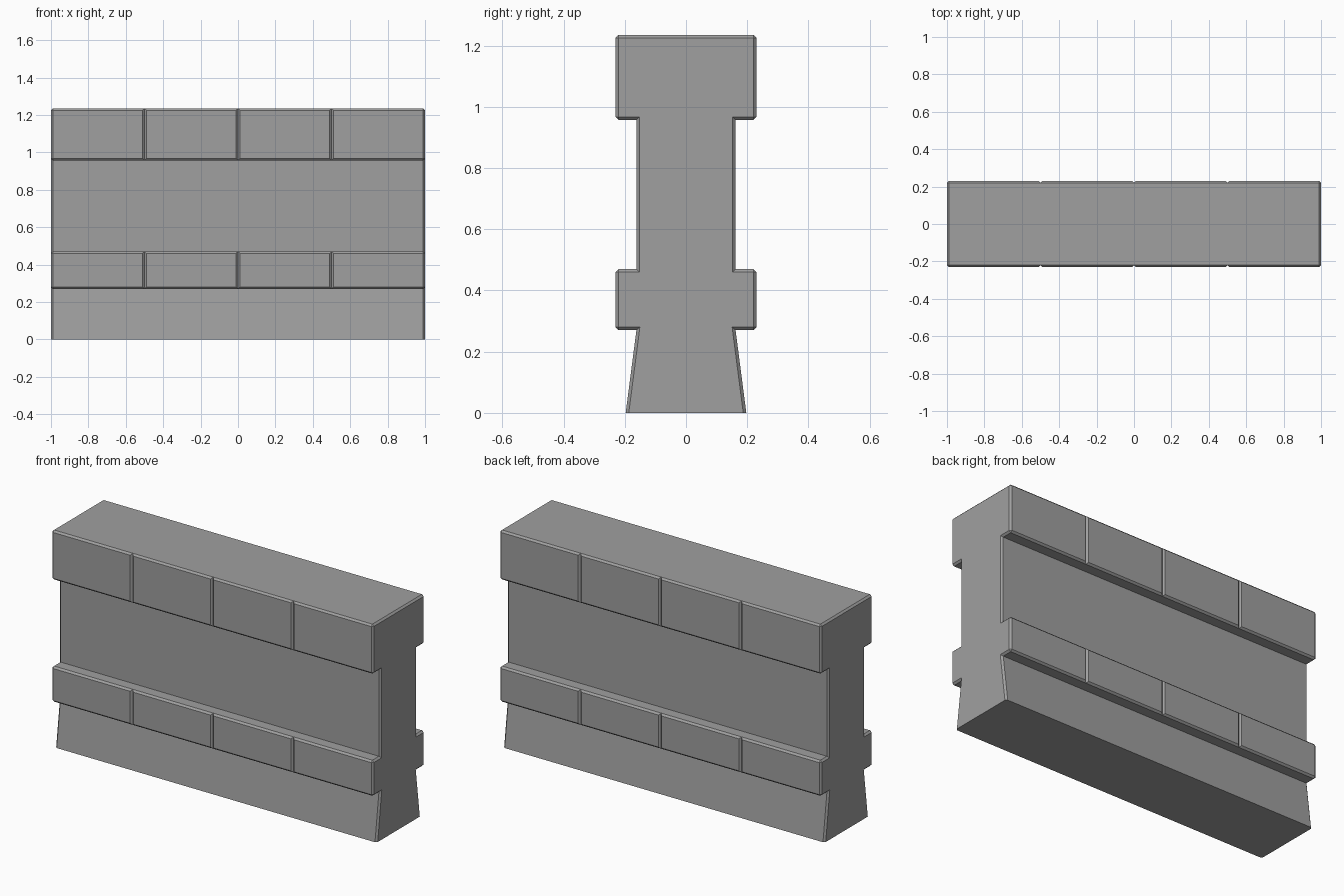
import bpy
import bmesh

cube = bpy.data.objects.get("Cube")
if cube:
    bpy.data.objects.remove(cube, do_unlink=True)

HALF_LENGTH = 1.0
SEGMENTS = 4
STEP = 2 * HALF_LENGTH / SEGMENTS
CHAMFER = 0.01

# Half cross-section (y, z): flared foot, lower ledge, shaft, coping
half = [(0.197, 0), (0.162, 0.27), (0.23, 0.27), (0.23, 0.47),
        (0.162, 0.47), (0.162, 0.957), (0.23, 0.957), (0.23, 1.235)]
profile = half + [(-y, z) for y, z in reversed(half)]


def needs_chamfer(edge):
    a, b = (v.co for v in edge.verts)
    protruding = min(abs(a.y), abs(b.y)) > 0.22
    if abs(a.x - b.x) > 0.1:
        return protruding                       # long edges of the stone courses
    if abs(abs(a.x) - HALF_LENGTH) < 0.001:
        return max(a.z, b.z) > 0.001            # outline of the two wall ends
    return protruding and a.y * b.y > 0         # joints between the stones


def add_segment(bm, x0):
    part = bmesh.new()
    face = part.faces.new([part.verts.new((x0, y, z)) for y, z in profile])
    res = bmesh.ops.extrude_face_region(part, geom=[face], use_keep_orig=True)
    moved = [g for g in res["geom"] if isinstance(g, bmesh.types.BMVert)]
    bmesh.ops.translate(part, verts=moved, vec=(STEP, 0, 0))
    bmesh.ops.recalc_face_normals(part, faces=part.faces)
    bmesh.ops.bevel(part, geom=[e for e in part.edges if needs_chamfer(e)],
                    offset=CHAMFER, offset_type='OFFSET', segments=1,
                    profile=0.5, affect='EDGES', clamp_overlap=True)
    # Drop the hidden faces where neighbouring segments meet
    hidden = [f for f in part.faces if abs(f.normal.x) > 0.99
              and abs(f.calc_center_median().x) < HALF_LENGTH - 0.1]
    bmesh.ops.delete(part, geom=hidden, context='FACES')
    temp = bpy.data.meshes.new("segment")
    part.to_mesh(temp)
    part.free()
    bm.from_mesh(temp)
    bpy.data.meshes.remove(temp)


# Wall joined from repeated segments
bm = bmesh.new()
for i in range(SEGMENTS):
    add_segment(bm, -HALF_LENGTH + i * STEP)
bmesh.ops.remove_doubles(bm, verts=bm.verts, dist=0.0005)
bmesh.ops.recalc_face_normals(bm, faces=bm.faces)
mesh = bpy.data.meshes.new("stone_wall")
bm.to_mesh(mesh)
bm.free()

# Stone colour
stone = bpy.data.materials.new("stone grey")
stone.use_nodes = True
grey = (0.35, 0.35, 0.35, 1)
stone.diffuse_color = grey
stone.node_tree.nodes["Principled BSDF"].inputs["Base Color"].default_value = grey
mesh.materials.append(stone)

wall = bpy.data.objects.new("stone_wall", mesh)
bpy.context.collection.objects.link(wall)
